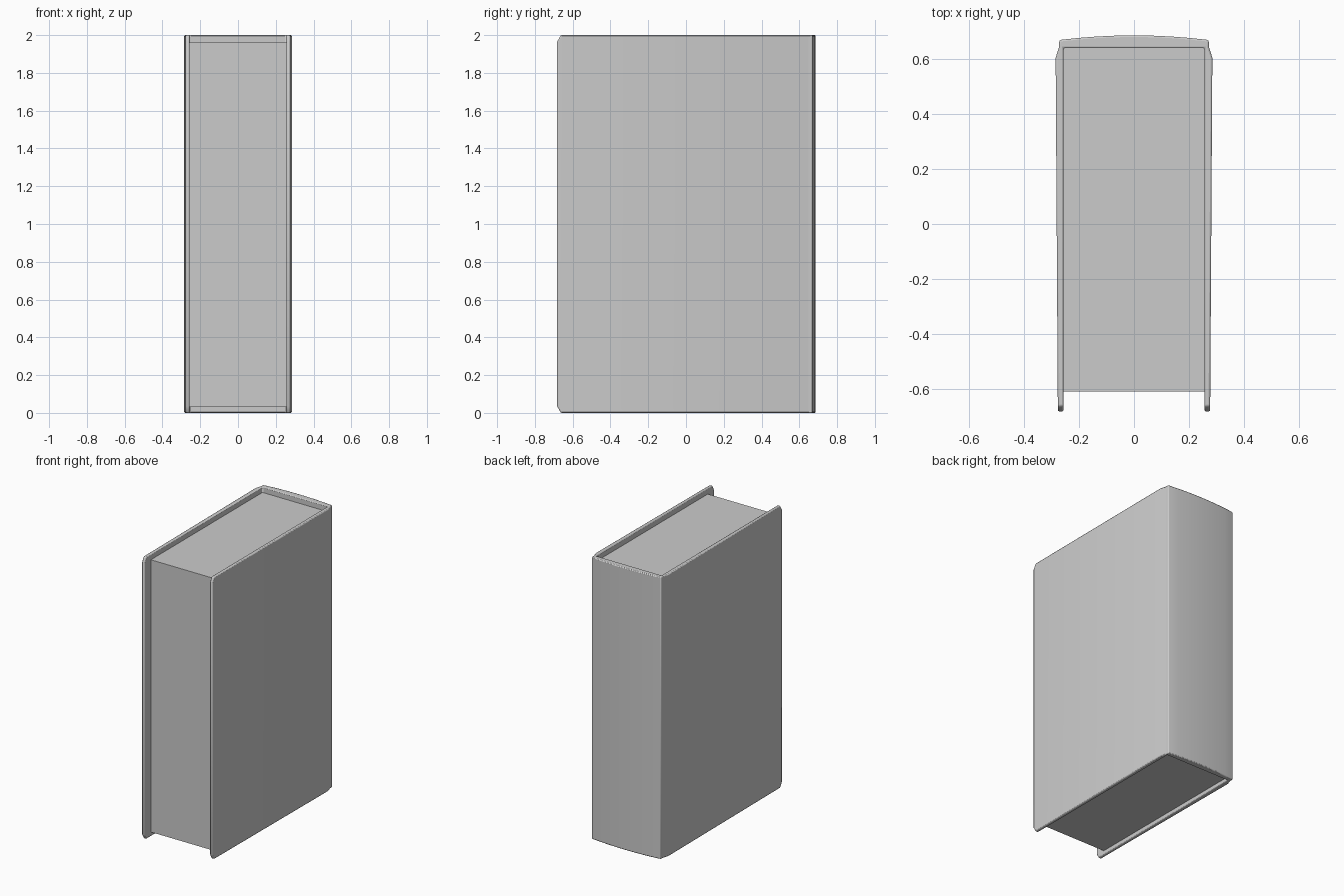
import bpy, bmesh
from mathutils import Vector

if "Cube" in bpy.data.objects:
    bpy.data.objects.remove(bpy.data.objects["Cube"])


def make_object(name, bm):
    bmesh.ops.recalc_face_normals(bm, faces=bm.faces)
    mesh = bpy.data.meshes.new(name)
    bm.to_mesh(mesh)
    bm.free()
    obj = bpy.data.objects.new(name, mesh)
    bpy.context.collection.objects.link(obj)
    return obj


def extrude_profile(points, z0, z1):
    bm = bmesh.new()
    face = bm.faces.new([bm.verts.new((x, y, z0)) for x, y in points])
    res = bmesh.ops.extrude_face_region(bm, geom=[face])
    verts = [v for v in res["geom"] if isinstance(v, bmesh.types.BMVert)]
    bmesh.ops.translate(bm, verts=verts, vec=(0, 0, z1 - z0))
    return bm


# Cover: one wrap-around section with hinge grooves and a curved spine
half = [(0.256, 0.64), (0.256, -0.682), (0.277, -0.682), (0.285, 0.605),
        (0.272, 0.645), (0.272, 0.668)]
spine = [(x, 0.686 - 0.016 * (x / 0.265) ** 2)
         for x in [0.264 - 0.066 * i for i in range(9)]]
profile = half + spine + [(-x, y) for x, y in reversed(half)]
bm = extrude_profile(profile, 0, 2)

# Clipped corners on the front edge of both boards
for z, s in ((0, -1), (2, 1)):
    bmesh.ops.bisect_plane(
        bm, geom=bm.verts[:] + bm.edges[:] + bm.faces[:],
        plane_co=Vector((0, -0.662, z)), plane_no=Vector((0, -0.035, s * 0.02)),
        clear_outer=True)
    bmesh.ops.holes_fill(bm, edges=[e for e in bm.edges if e.is_boundary])
cover = make_object("cover", bm)
bevel = cover.modifiers.new("soft_edges", "BEVEL")
bevel.width = 0.006
bevel.segments = 2
bevel.limit_method = 'ANGLE'
bevel.angle_limit = 0.7
bpy.context.view_layer.objects.active = cover
cover.select_set(True)
bpy.ops.object.shade_smooth_by_angle(angle=0.6)
cover.select_set(False)

# Page block
pages = [(-0.257, -0.61), (0.257, -0.61), (0.257, 0.642), (-0.257, 0.642)]
make_object("page_block", extrude_profile(pages, 0.03, 1.96))
